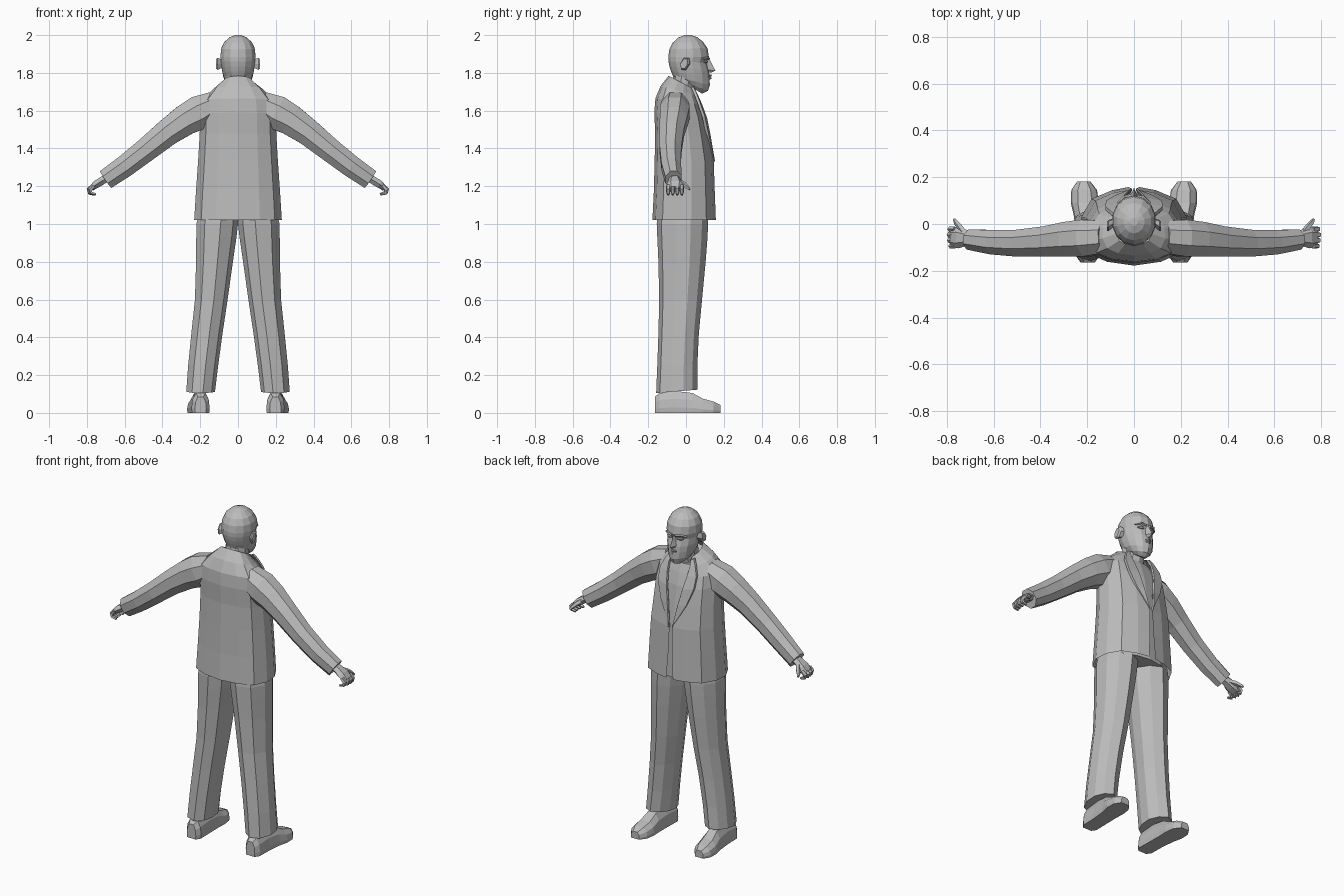
import bpy, bmesh, math
from mathutils import Vector

grey = bpy.data.materials.new("plain grey")
grey.diffuse_color = (0.5, 0.5, 0.5, 1)


def loft(name, rings, closed=True, caps=(True, True)):
    """Skin a list of equal-length point rings with flat faces."""
    bm = bmesh.new()
    rows = [[bm.verts.new(p) for p in r] for r in rings]
    n = len(rows[0])
    for a, b in zip(rows, rows[1:]):
        for i in range(n if closed else n - 1):
            j = (i + 1) % n
            bm.faces.new((a[i], a[j], b[j], b[i]))
    if caps[0]:
        bm.faces.new(rows[0][::-1])
    if caps[1]:
        bm.faces.new(rows[-1])
    bmesh.ops.recalc_face_normals(bm, faces=bm.faces)
    me = bpy.data.meshes.new(name)
    bm.to_mesh(me)
    bm.free()
    ob = bpy.data.objects.new(name, me)
    me.materials.append(grey)
    bpy.context.collection.objects.link(ob)
    return ob


def tube(name, pts, sides=8, s=1, ref=(0, 1, 0)):
    """Limb along points (x, y, z, radius across, radius along ref)."""
    ps = [Vector((p[0] * s, p[1], p[2])) for p in pts]
    rings = []
    for k, p in enumerate(ps):
        d = (ps[min(k + 1, len(ps) - 1)] - ps[max(k - 1, 0)]).normalized()
        v = Vector(ref)
        v = (v - d * v.dot(d)).normalized()
        u = d.cross(v)
        ring = []
        for i in range(sides):
            a = 2 * math.pi * (i + 0.5) / sides
            ring.append(p + u * math.cos(a) * pts[k][3] + v * math.sin(a) * pts[k][4])
        rings.append(ring)
    return loft(name, rings)


def half_ring(w, yb, yf, gap, zb, zf):
    """Coat section from the back seam round to the front opening."""
    d = yf - yb
    pts = [(0, yb), (.5 * w, yb + .05 * d), (.84 * w, yb + .16 * d), (w, yb + .38 * d),
           (w * .97, yb + .62 * d), (w * .78, yb + .85 * d), (max(gap, .4 * w), yf - .04 * d), (gap, yf)]
    return [Vector((x, y, zb + (zf - zb) * (y - yb) / d)) for x, y in pts]


def mirrored(h):
    return [Vector((-p.x, p.y, p.z)) for p in h[:0:-1]] + h


# Jacket: half width, back y, front y, opening, back z, front z
coat = [(.232, -.178, .158, .022, 1.02, 1.02), (.222, -.17, .152, .012, 1.18, 1.18),
        (.211, -.166, .147, .008, 1.34, 1.33), (.203, -.163, .125, .03, 1.48, 1.46),
        (.20, -.168, .105, .05, 1.59, 1.56), (.19, -.162, .08, .062, 1.665, 1.63),
        (.135, -.135, .058, .066, 1.73, 1.68), (.075, -.092, .04, .06, 1.785, 1.715)]
halves = [half_ring(*c) for c in coat]
loft("jacket", [mirrored(h) for h in halves], closed=False, caps=(False, False))

# Shirt filling the opening
loft("shirt", [mirrored([Vector((p.x * .9, p.y * .9 - .006, p.z)) for p in
               half_ring(c[0], c[1], c[2], 0, c[4], c[5])])[1:] for c in coat[:-1]])

for s in (-1, 1):
    # Lapel folded back along the opening
    strips = []
    for c, wide in zip(coat[2:], (.006, .055, .07, .06, .035, .02)):
        w, yf, g, z = c[0], c[2], c[3], c[5]
        strips.append([(s * g, yf - .004, z), (s * (g + .004), yf + .007, z),
                       (s * (g + wide), yf + .003 - wide * .12, z + .01),
                       (s * (g + wide), yf - .012 - wide * .12, z + .01)])
    loft("lapel", strips)

    # Sleeve
    tube("sleeve", [(.12, -.055, 1.635, .075, .075), (.205, -.06, 1.59, .098, .085),
                    (.28, -.065, 1.55, .088, .08), (.37, -.075, 1.487, .077, .07),
                    (.49, -.082, 1.39, .068, .062), (.60, -.078, 1.305, .063, .056),
                    (.70, -.066, 1.236, .058, .047)], 8, s)

    # Hand with curled fingers and forward thumb
    tube("palm", [(.68, -.063, 1.25, .022, .03), (.715, -.06, 1.232, .024, .034),
                  (.75, -.058, 1.21, .024, .046), (.78, -.058, 1.188, .014, .042)], 6, s)
    for k in range(4):
        y = -.094 + k * .024
        o = (.0, .006, .008, .004)[k]
        tube("finger", [(.765, y, 1.202, .013, .012), (.783 + o, y, 1.182, .012, .012),
                        (.778 + o, y, 1.164, .01, .011), (.752 + o, y, 1.157, .007, .008)], 5, s)
    tube("thumb", [(.725, -.04, 1.225, .015, .015), (.745, -.012, 1.21, .014, .014),
                   (.76, .006, 1.195, .011, .011), (.768, .02, 1.182, .006, .006)], 5, s, (0, 0, 1))

    # Trouser leg: z, inner x, outer x, back y, front y
    legs = [(.105, .122, .274, -.158, .062), (.25, .105, .264, -.152, .06),
            (.42, .082, .247, -.146, .068), (.60, .055, .228, -.142, .085),
            (.80, .027, .222, -.146, .104), (.93, .008, .221, -.152, .114),
            (1.0, 0, .22, -.155, .117), (1.09, 0, .20, -.15, .118)]
    shape = [(0, .36), (.12, .14), (.42, 0), (.8, .09), (1, .36), (.98, .66), (.8, .88),
             (.5, 1), (.2, .88), (0, .64)]
    loft("trouser_leg", [[(s * (a + (b - a) * u), c + (d - c) * v, z + (.018 * v if z < .2 else 0))
                          for u, v in shape] for z, a, b, c, d in legs])

    # Shoe: y, centre x, half width, height
    shoe = [(-.165, .198, .03, .085), (-.14, .198, .048, .105), (-.05, .2, .048, .115),
            (.035, .205, .052, .105), (.09, .21, .06, .075), (.145, .213, .055, .06), (.182, .215, .028, .042)]
    loft("shoe", [[(s * (cx + w * u), y, h * v) for u, v in
                   ((-.95, 0), (.95, 0), (1, .25), (.9, .65), (.5, 1), (-.5, 1), (-.9, .65), (-1, .25))]
                  for y, cx, w, h in shoe])

    # Ear
    loft("ear", [[(s * x, .002 + d + .024 * r * math.cos(a) + .008 * math.sin(a),
                   1.848 + .037 * r * math.sin(a))
                  for a in [i * math.pi / 3 for i in range(6)]]
                 for x, r, d in ((.082, .65, .006), (.108, 1, -.008), (.116, .8, -.012))])

    # Brow ridge and eye
    tube("brow", [(.012, .118, 1.876, .007, .009), (.04, .114, 1.882, .007, .009),
                  (.068, .088, 1.874, .005, .007)], 5, s)
    tube("eye", [(.02, .11, 1.858, .004, .006), (.036, .108, 1.86, .009, .009),
                 (.054, .097, 1.858, .004, .006)], 6, s)

# Neck
tube("neck", [(0, -.03, 1.62, .075, .06), (0, -.015, 1.70, .068, .062), (0, .0, 1.80, .068, .066)],
     10, 1)

# Head: back z, front z, half width, back y, front y
head = [(1.755, 1.69, .035, -.02, .085), (1.765, 1.705, .055, -.05, .116), (1.785, 1.735, .072, -.07, .126),
        (1.81, 1.775, .082, -.08, .125), (1.835, 1.81, .088, -.088, .122), (1.86, 1.855, .092, -.093, .11),
        (1.885, 1.885, .095, -.094, .121), (1.925, 1.93, .092, -.088, .114), (1.96, 1.965, .075, -.07, .09),
        (1.987, 1.99, .045, -.04, .058), (2.0, 2.0, .016, -.008, .026)]
rings = []
for zb, zf, w, yb, yf in head:
    ring = []
    for i in range(14):
        a = 2 * math.pi * i / 14
        t = .5 - .5 * math.cos(a)
        ring.append((w * math.sin(a), yb + (yf - yb) * t, zb + (zf - zb) * t))
    rings.append(ring)
loft("head", rings)

# Nose, lips and chin
loft("nose", [[(-w, yb, z), (0, yf, z - .002), (w, yb, z)] for z, w, yb, yf in
              ((1.803, .013, .112, .132), (1.815, .02, .108, .156), (1.84, .013, .105, .142),
               (1.876, .008, .105, .124))])
for z, w, y in ((1.786, .028, .129), (1.772, .025, .127)):
    tube("lip", [(-w, y - .017, z - .003, .003, .003), (0, y, z, .007, .009),
                 (w, y - .017, z - .003, .003, .003)], 5, 1)
